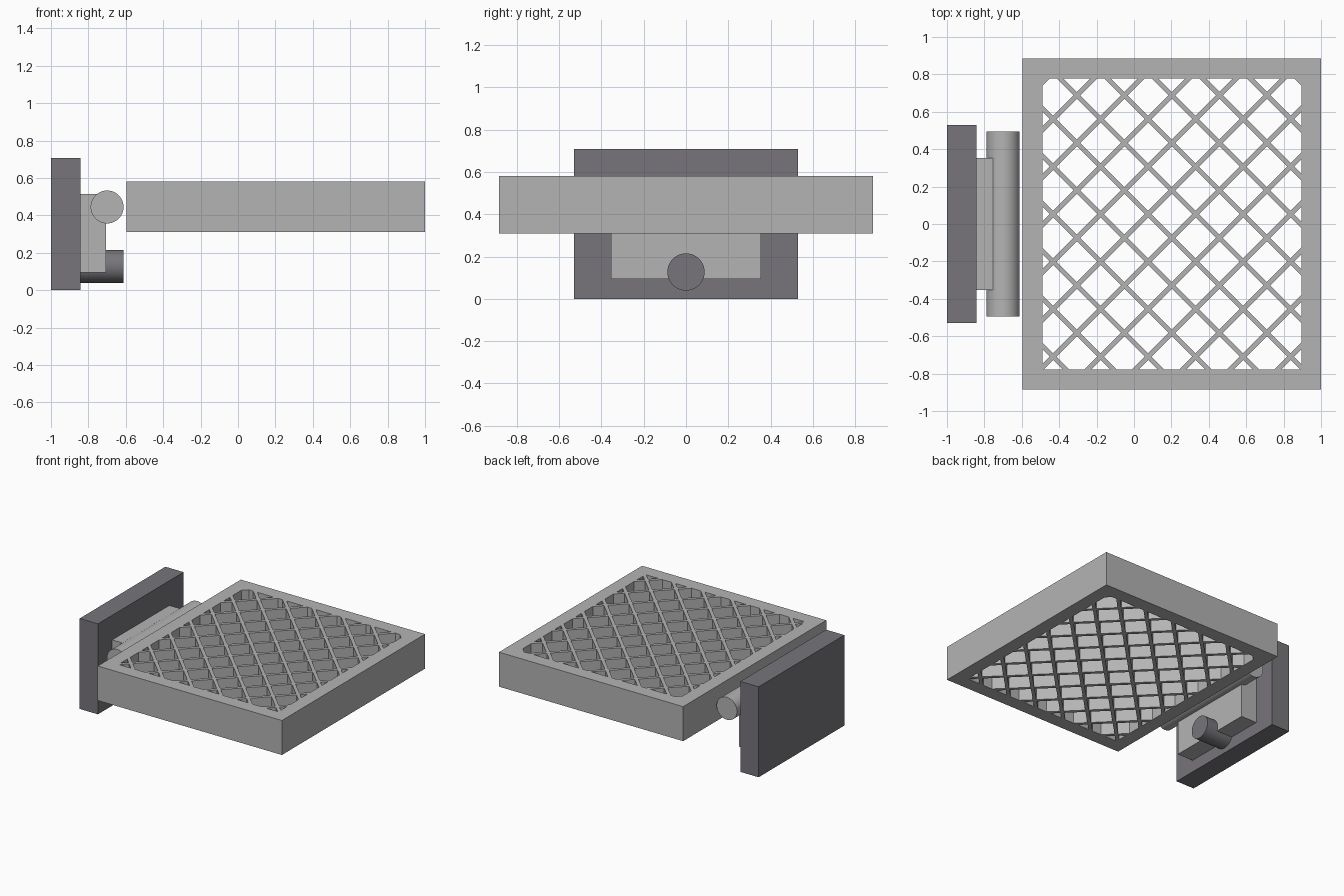
import bpy, bmesh
from math import pi, sqrt
from mathutils import Matrix, Vector

old = bpy.data.objects.get("Cube")
if old:
    bpy.data.objects.remove(old, do_unlink=True)


def material(name, color):
    m = bpy.data.materials.new(name)
    m.use_nodes = True
    m.diffuse_color = color
    m.node_tree.nodes["Principled BSDF"].inputs["Base Color"].default_value = color
    return m


light = material("light grey", (0.456, 0.456, 0.46, 1))
dark = material("dark grey", (0.184, 0.178, 0.195, 1))


def finish(bm, name, mat):
    mesh = bpy.data.meshes.new(name)
    bm.to_mesh(mesh)
    bm.free()
    mesh.materials.append(mat)
    ob = bpy.data.objects.new(name, mesh)
    bpy.context.collection.objects.link(ob)
    return ob


def box(name, mat, lo, hi):
    lo, hi = Vector(lo), Vector(hi)
    bm = bmesh.new()
    bmesh.ops.create_cube(bm, size=1, matrix=Matrix.Translation((lo + hi) / 2)
                          @ Matrix.Diagonal((*(hi - lo), 1)))
    return finish(bm, name, mat)


def rod(name, mat, center, radius, length, axis):
    bm = bmesh.new()
    bmesh.ops.create_cone(bm, cap_ends=True, segments=64, radius1=radius, radius2=radius,
                          depth=length, matrix=Matrix.Translation(center)
                          @ Matrix.Rotation(pi / 2, 4, axis))
    ob = finish(bm, name, mat)
    bpy.ops.object.select_all(action="DESELECT")
    bpy.context.view_layer.objects.active = ob
    ob.select_set(True)
    bpy.ops.object.shade_smooth_by_angle()


# Mounting block, bracket, hinge and knob
box("wall_block", dark, (-1, -0.53, 0), (-0.842, 0.53, 0.708))
box("bracket", light, (-0.842, -0.354, 0.094), (-0.705, 0.354, 0.515))
rod("hinge_rod", light, (-0.7, 0, 0.445), 0.088, 0.99, "X")
rod("knob", dark, (-0.727, 0, 0.127), 0.088, 0.23, "Y")

# Tray dimensions
Z0, Z1 = 0.31, 0.58
CX = 0.2025
OUT_X, OUT_Y = 0.7975, 0.885
IN_X, IN_Y = 0.692, 0.778

# Tray frame: bridged outer and inner rectangular loops
bm = bmesh.new()
corners = ((-1, -1), (1, -1), (1, 1), (-1, 1))
rings = [[bm.verts.new((CX + sx * w, sy * d, z)) for sx, sy in corners]
         for w, d, z in ((OUT_X, OUT_Y, Z0), (OUT_X, OUT_Y, Z1),
                         (IN_X, IN_Y, Z1), (IN_X, IN_Y, Z0))]
for r in range(4):
    a, b = rings[r], rings[(r + 1) % 4]
    for i in range(4):
        j = (i + 1) % 4
        bm.faces.new((a[i], a[j], b[j], b[i]))
bmesh.ops.recalc_face_normals(bm, faces=bm.faces)
finish(bm, "tray_frame", light)

# Diagonal lattice: long full-depth bars trimmed to the inside of the frame
PITCH, WIDTH, SHIFT = 0.254, 0.026, 0.053
bm = bmesh.new()
for side in (-1, 1):
    for k in range(-7, 8):
        offset = (k + 0.5) * PITCH
        bmesh.ops.create_cube(bm, size=1, matrix=Matrix.Translation((CX + offset, SHIFT, (Z0 + Z1) / 2))
                              @ Matrix.Rotation(side * pi / 4, 4, "Z")
                              @ Matrix.Diagonal((5, WIDTH, Z1 - Z0, 1)))
for normal, reach in (((1, 0, 0), IN_X), ((0, 1, 0), IN_Y)):
    for s in (-1, 1):
        n = Vector(normal) * s
        bmesh.ops.bisect_plane(bm, geom=bm.verts[:] + bm.edges[:] + bm.faces[:],
                               plane_co=Vector((CX, 0, 0)) + n * reach,
                               plane_no=n, clear_outer=True)
finish(bm, "tray_lattice", light)
